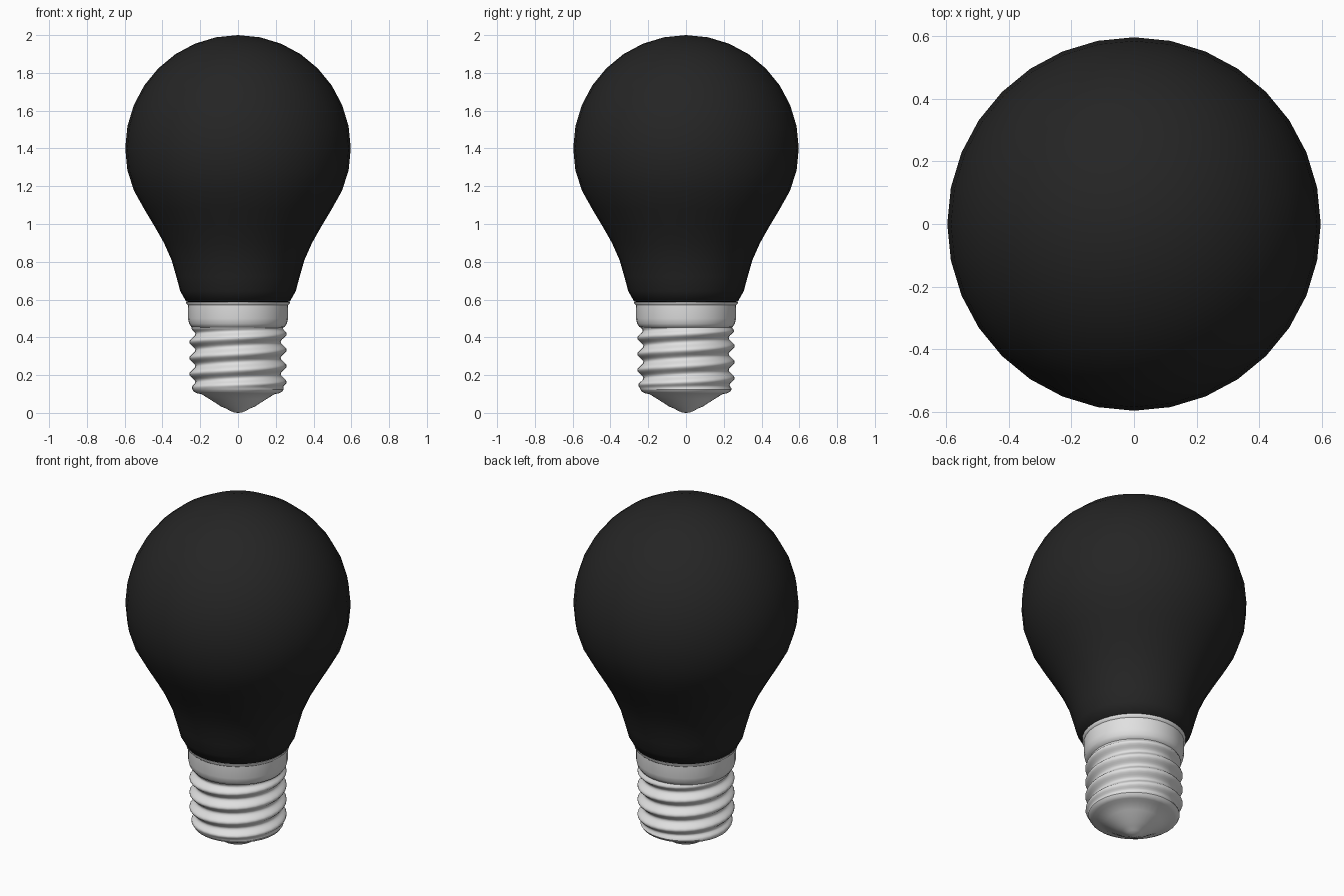
import bpy
import bmesh
from math import cos, sin, pi, radians

SEGMENTS = 32

cube = bpy.data.objects.get("Cube")
if cube:
    bpy.data.objects.remove(cube, do_unlink=True)


def make_material(name, value, roughness):
    mat = bpy.data.materials.new(name)
    mat.use_nodes = True
    colour = (value, value, value, 1)
    mat.diffuse_color = colour
    shader = mat.node_tree.nodes["Principled BSDF"]
    shader.inputs["Base Color"].default_value = colour
    shader.inputs["Roughness"].default_value = roughness
    return mat


def lathe(name, profile, mat, sharp=40, radius=lambda r, z, a: r):
    """Spin a top-to-bottom (radius, height) profile; radius() may vary it by angle."""
    bm = bmesh.new()
    rings = []
    for r, z in profile:
        if r == 0:
            rings.append([bm.verts.new((0, 0, z))] * SEGMENTS)
            continue
        ring = []
        for i in range(SEGMENTS):
            a = 2 * pi * i / SEGMENTS
            rr = radius(r, z, a)
            ring.append(bm.verts.new((rr * cos(a), rr * sin(a), z)))
        rings.append(ring)
    for upper, lower in zip(rings, rings[1:]):
        for i in range(SEGMENTS):
            j = (i + 1) % SEGMENTS
            corners = dict.fromkeys((upper[i], lower[i], lower[j], upper[j]))
            bm.faces.new(list(corners))
    mesh = bpy.data.meshes.new(name)
    bm.to_mesh(mesh)
    bm.free()
    mesh.materials.append(mat)
    obj = bpy.data.objects.new(name, mesh)
    bpy.context.collection.objects.link(obj)
    bpy.ops.object.select_all(action='DESELECT')
    obj.select_set(True)
    bpy.context.view_layer.objects.active = obj
    bpy.ops.object.shade_smooth_by_angle(angle=radians(sharp))
    return obj


black = make_material("black glass", 0.018, 0.5)
metal = make_material("pale metal", 0.75, 0.5)

# Glass: round upper dome, then a tapering neck tucked into the collar
dome = [(0.597 * sin(k * pi / 16), 1.4 + 0.6 * cos(k * pi / 16)) for k in range(1, 10)]
neck = [(0.55, 1.175), (0.497, 1.08), (0.443, 0.99), (0.392, 0.9), (0.352, 0.81),
        (0.326, 0.72), (0.306, 0.645), (0.275, 0.59), (0.25, 0.585)]
lathe("glass_bulb", [(0, 2.0)] + dome + neck, black, sharp=60)

# Collar: plain metal band with a small lip and a rounded lower shoulder
lathe("collar", [(0.25, 0.588), (0.275, 0.588), (0.274, 0.578), (0.266, 0.57),
                 (0.265, 0.5), (0.259, 0.472), (0.247, 0.455), (0.225, 0.445)], metal)

# Screw thread: a helical ripple that fades out at both ends
TOP, BOTTOM, PITCH = 0.46, 0.125, 0.085


def thread_radius(r, z, a):
    fade = max(0, min(1, (TOP - z) / 0.03, (z - BOTTOM) / 0.03))
    phase = 2 * pi * (z - 0.333) / PITCH - a
    return r + 0.016 * fade * cos(phase)


ROWS = 48
heights = [TOP + (BOTTOM - TOP) * k / ROWS for k in range(ROWS + 1)]
lathe("screw_thread", [(0.242, z) for z in heights], metal, sharp=60, radius=thread_radius)

# Base: rounded rim, shallow cone and the small contact at the tip
lathe("base_cone", [(0.242, 0.125), (0.234, 0.112), (0.218, 0.104), (0.195, 0.1),
                    (0.15, 0.073), (0.09, 0.034), (0.065, 0.024), (0.04, 0.01),
                    (0.02, 0.002), (0, 0)], metal)
